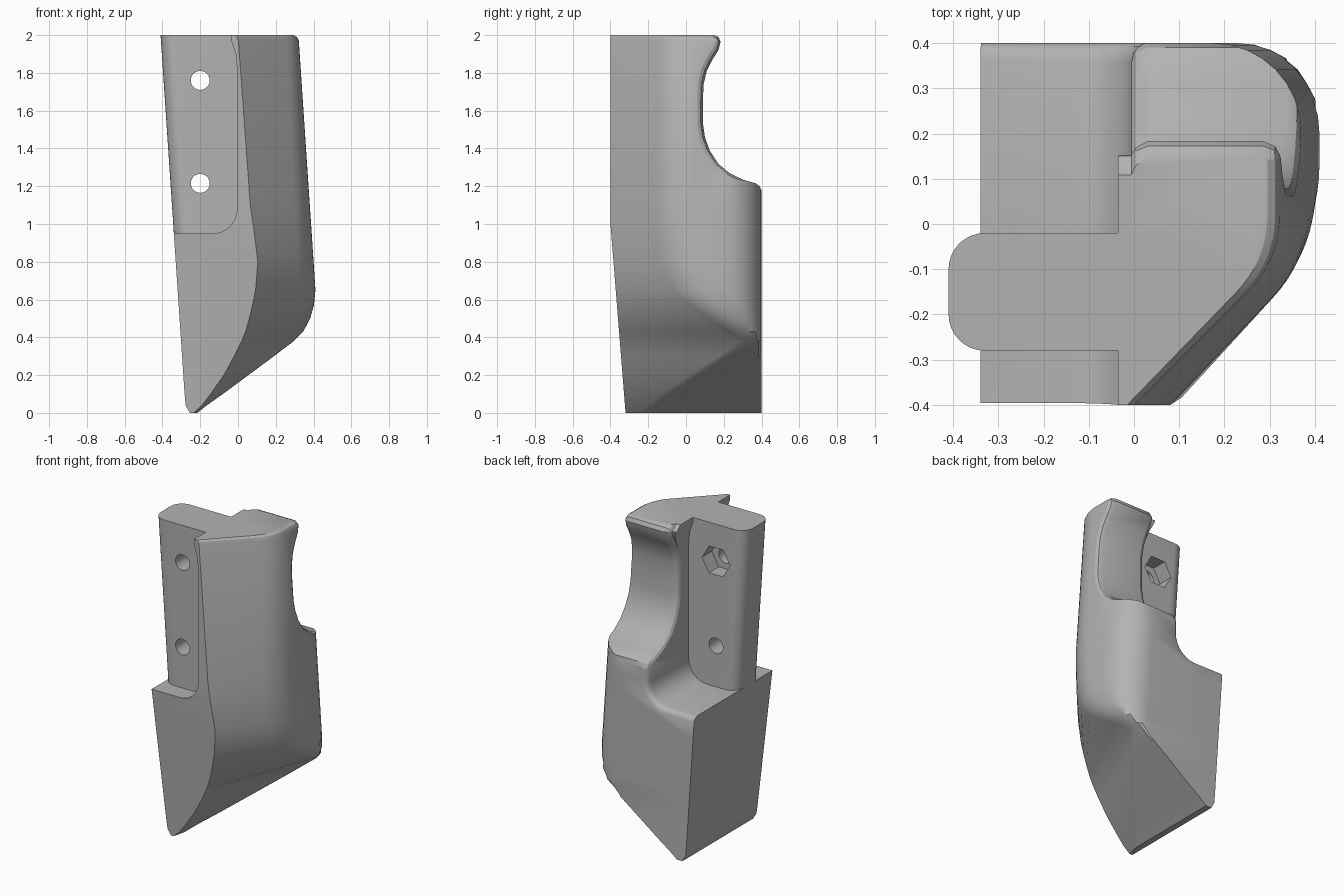
import bpy, bmesh, math
from mathutils import Vector

if "Cube" in bpy.data.objects:
    bpy.data.objects.remove(bpy.data.objects["Cube"])

grey = bpy.data.materials.new("plain_grey")
grey.use_nodes = True
tone = (0.45, 0.45, 0.45, 1)
grey.diffuse_color = tone
grey.node_tree.nodes["Principled BSDF"].inputs["Base Color"].default_value = tone

TOP, HALF = 2.0, 0.4


def lean(z):
    """Sideways lean of the whole body at height z."""
    return 0.067 * (TOP - z)


def loft(name, rings):
    """Skin a closed solid over rings that share a point count."""
    bm = bmesh.new()
    rows = [[bm.verts.new(p) for p in ring] for ring in rings]
    n = len(rows[0])
    for a, b in zip(rows, rows[1:]):
        for i in range(n):
            j = (i + 1) % n
            bm.faces.new((a[i], a[j], b[j], b[i]))
    bm.faces.new(rows[0])
    bm.faces.new(rows[-1])
    bmesh.ops.remove_doubles(bm, verts=bm.verts, dist=0.0005)
    bmesh.ops.recalc_face_normals(bm, faces=bm.faces)
    mesh = bpy.data.meshes.new(name)
    bm.to_mesh(mesh)
    bm.free()
    mesh.materials.append(grey)
    obj = bpy.data.objects.new(name, mesh)
    bpy.context.collection.objects.link(obj)
    return obj


def combine(target, tool, operation):
    """Apply a boolean and drop the tool object."""
    bpy.context.view_layer.objects.active = target
    mod = target.modifiers.new(operation, "BOOLEAN")
    mod.operation, mod.object, mod.solver = operation, tool, "EXACT"
    tool.hide_render = True
    bpy.ops.object.modifier_apply(modifier=mod.name)
    bpy.data.objects.remove(tool)


def arc(cx, cy, r, start, end, steps=8):
    angles = [math.radians(start + (end - start) * i / steps) for i in range(steps + 1)]
    return [(cx + r * math.cos(a), cy + r * math.sin(a)) for a in angles]


def grow(points, d):
    """Offset an outline to its left by d."""
    out = []
    for i, p in enumerate(points):
        before, after = points[i - 1], points[(i + 1) % len(points)]
        t = (Vector(after) - Vector(before)).normalized()
        out.append((p[0] - t.y * d, p[1] + t.x * d))
    return out


# Body: rows of height, right side x, chamfer start x, chamfer end y, corner size
levels = [
    (0, -0.215, -0.235, -0.24, 0.02), (0.04, -0.165, -0.19, -0.18, 0.03),
    (0.1, -0.08, -0.145, -0.1, 0.03), (0.2, 0.055, -0.075, 0.05, 0.03),
    (0.3, 0.19, -0.02, 0.2, 0.03), (0.38, 0.295, 0.02, 0.32, 0.04),
    (0.43, 0.345, 0.04, 0.26, 0.06), (0.5, 0.382, 0.06, 0.16, 0.08),
    (0.57, 0.402, 0.077, 0.08, 0.1), (0.65, 0.41, 0.093, 0.01, 0.12),
    (0.8, 0.4, 0.105, -0.05, 0.12), (1, 0.387, 0.08, -0.08, 0.12),
    (1.1, 0.38, 0.065, -0.09, 0.12), (1.97, 0.322, 0.002, -0.08, 0.1),
    (1.99, 0.312, -0.004, -0.08, 0.1), (2, 0.295, -0.015, -0.08, 0.1),
]


def section(z, right, start, end, k):
    front = -HALF + 0.08 * max(0, 1 - z)
    left = max(-0.41 + lean(z), -0.277) if z >= 0.04 else -0.255
    if z > 0.04:
        left = -0.41 + lean(z)
    a, c = Vector((start, front)), Vector((right, end))
    p, q = c + (a - c).normalized() * k, c + Vector((0, k))
    pts = [(left, front), (start, front)]
    for i in range(9):
        t = i / 8
        pts.append(tuple(p * (1 - t) ** 2 + c * 2 * t * (1 - t) + q * t * t))
    back = arc(0.12 + lean(z), 0.2, 0.2, 0, 90)
    for i, (x, y) in enumerate(back):
        pts.append((min(x, right), max(y, end + k + 0.003 * (i + 1)) if i < 8 else HALF))
    pts.append((left, HALF))
    return [(x, y, z) for x, y in pts]


body = loft("handle_body", [section(*row) for row in levels])

# Side recess with a rounded inner corner and a small lip at the top
recess = [(-1, 0.95)] + arc(-0.135, 1.08, 0.13, -90, 0)
recess += [(-0.005, 1.82), (-0.012, 1.9), (-0.035, 1.97), (-0.035, 2.2), (-1, 2.2)]
stations = [(-0.6, 0), (0.36, 0), (0.38, -0.005), (0.392, -0.014), (HALF, -0.03), (0.6, -0.03)]
cutter = loft("recess_cutter", [[(x, y, z) for x, z in grow(recess, d)] for y, d in stations])
combine(body, cutter, "DIFFERENCE")

# Finger scoop across the back, flared at both ends to soften the rims
scoop = [(0.12, 2.02), (0.15, 2.0), (0.172, 1.99), (0.183, 1.965), (0.172, 1.92), (0.14, 1.87),
         (0.11, 1.81), (0.093, 1.74), (0.09, 1.66), (0.09, 1.53), (0.1, 1.46), (0.125, 1.39),
         (0.17, 1.32), (0.23, 1.27), (0.3, 1.235), (0.37, 1.215), (0.39, 1.2), (0.402, 1.17),
         (0.41, 1.1), (0.7, 1.1), (0.7, 2.3), (0.12, 2.3)]
ends = [(0, -0.1, -0.03), (0, -0.006, -0.03), (0, 0.004, -0.014), (0, 0.03, 0),
        (1, -0.035, 0), (1, -0.01, -0.012), (1, 0, -0.03), (1, 0.2, -0.03)]
rings = [[(side * (0.32 + lean(z)) + x, y, z) for y, z in grow(scoop, d)] for side, x, d in ends]
combine(body, loft("scoop_cutter", rings), "DIFFERENCE")

# Mounting tab with rounded outer corners
tab = [(0.03, -0.28), (0.03, -0.02)]
tab += arc(-0.33, -0.1, 0.08, 90, 180) + arc(-0.33, -0.2, 0.08, 180, 270)
rings = [[(x + lean(z), y, z) for x, y in tab] for z in (0.9, TOP)]
combine(body, loft("mounting_tab", rings), "UNION")


def bore(name, z, radius, sides, y0, y1):
    ring = arc(-0.2, z, radius, 0, 360, sides)[:-1]
    tool = loft(name, [[(x, y, h) for x, h in ring] for y in (y0, y1)])
    combine(body, tool, "DIFFERENCE")


# Bolt holes and the hexagonal nut pocket
for height in (1.76, 1.215):
    bore("bolt_hole", height, 0.05, 32, -0.5, 0.06)
bore("nut_pocket", 1.76, 0.1, 6, -0.12, 0.06)

# Smooth shading with crisp creases
bpy.ops.object.select_all(action="DESELECT")
body.select_set(True)
bpy.context.view_layer.objects.active = body
bpy.ops.object.shade_smooth_by_angle(angle=math.radians(28))
